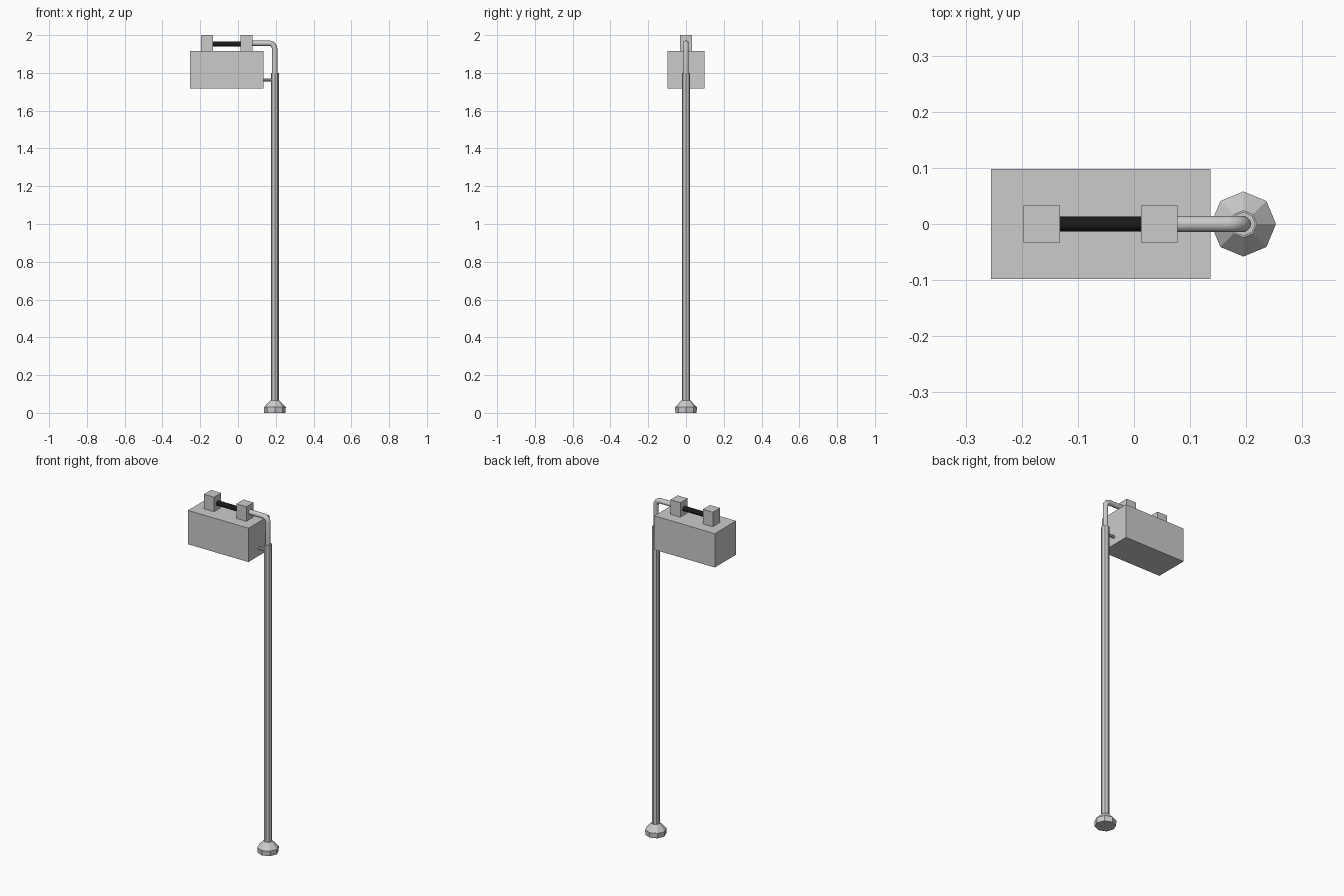
import bpy, math
from mathutils import Vector

if "Cube" in bpy.data.objects:
    bpy.data.objects.remove(bpy.data.objects["Cube"])

PX = 0.195  # post centre


def box(name, x0, x1, hy, z0, z1):
    bpy.ops.mesh.primitive_cube_add(size=1, location=((x0 + x1) / 2, 0, (z0 + z1) / 2))
    ob = bpy.context.object
    ob.name = name
    ob.scale = (x1 - x0, 2 * hy, z1 - z0)
    return ob


def rod(name, x0, x1, z, r, sides=16):
    bpy.ops.mesh.primitive_cylinder_add(vertices=sides, radius=r, depth=x1 - x0,
                                        location=((x0 + x1) / 2, 0, z),
                                        rotation=(0, math.pi / 2, 0))
    ob = bpy.context.object
    ob.name = name
    bpy.ops.object.shade_smooth_by_angle(angle=math.radians(40))
    return ob


def lathe(name, profile, sides=8):
    """Closed faceted solid from (radius, z) rings around the post axis."""
    verts = [(PX + r * math.cos(2 * math.pi * i / sides), r * math.sin(2 * math.pi * i / sides), z)
             for r, z in profile for i in range(sides)]
    n = len(profile)
    faces = [(k * sides + i, k * sides + (i + 1) % sides,
              (k + 1) * sides + (i + 1) % sides, (k + 1) * sides + i)
             for k in range(n - 1) for i in range(sides)]
    faces += [tuple(reversed(range(sides))), tuple(range((n - 1) * sides, n * sides))]
    me = bpy.data.meshes.new(name)
    me.from_pydata(verts, [], faces)
    ob = bpy.data.objects.new(name, me)
    bpy.context.collection.objects.link(ob)
    return ob


# Octagonal foot and post
lathe("base", [(0.056, 0), (0.058, 0.03), (0.024, 0.066)])
lathe("post", [(0.0215, 0.06), (0.0215, 1.8)])

# Hanging sign box with two clamps on top
box("sign_box", -0.255, 0.136, 0.098, 1.717, 1.915)
for i, x in enumerate((-0.197, 0.0125)):
    box(f"clamp_{i + 1}", x, x + 0.065, 0.033, 1.914, 2.0)

# Dark bar between the clamps
black = bpy.data.materials.new("black")
black.diffuse_color = (0.01, 0.01, 0.01, 1)
black.use_nodes = True
black.node_tree.nodes["Principled BSDF"].inputs["Base Color"].default_value = black.diffuse_color
rod("dark_bar", -0.132, 0.0135, 1.953, 0.0135).data.materials.append(black)

# Side peg joining box and post
rod("side_peg", 0.135, 0.18, 1.762, 0.008, 8)

# Bent pipe from the post top to the clamp
path = [(0.07, 1.957), (0.165, 1.957)]
path += [(0.165 + 0.029 * math.sin(a), 1.928 + 0.029 * math.cos(a))
         for a in (math.radians(d) for d in (22.5, 45, 67.5, 90))]
path.append((0.194, 1.79))
cu = bpy.data.curves.new("bent_pipe", 'CURVE')
cu.dimensions = '3D'
cu.bevel_depth = 0.0145
cu.bevel_resolution = 4
cu.use_fill_caps = True
sp = cu.splines.new('POLY')
sp.points.add(len(path) - 1)
for p, (x, z) in zip(sp.points, path):
    p.co = (x, 0, z, 1)
sp.use_smooth = True
bpy.context.collection.objects.link(bpy.data.objects.new("bent_pipe", cu))
